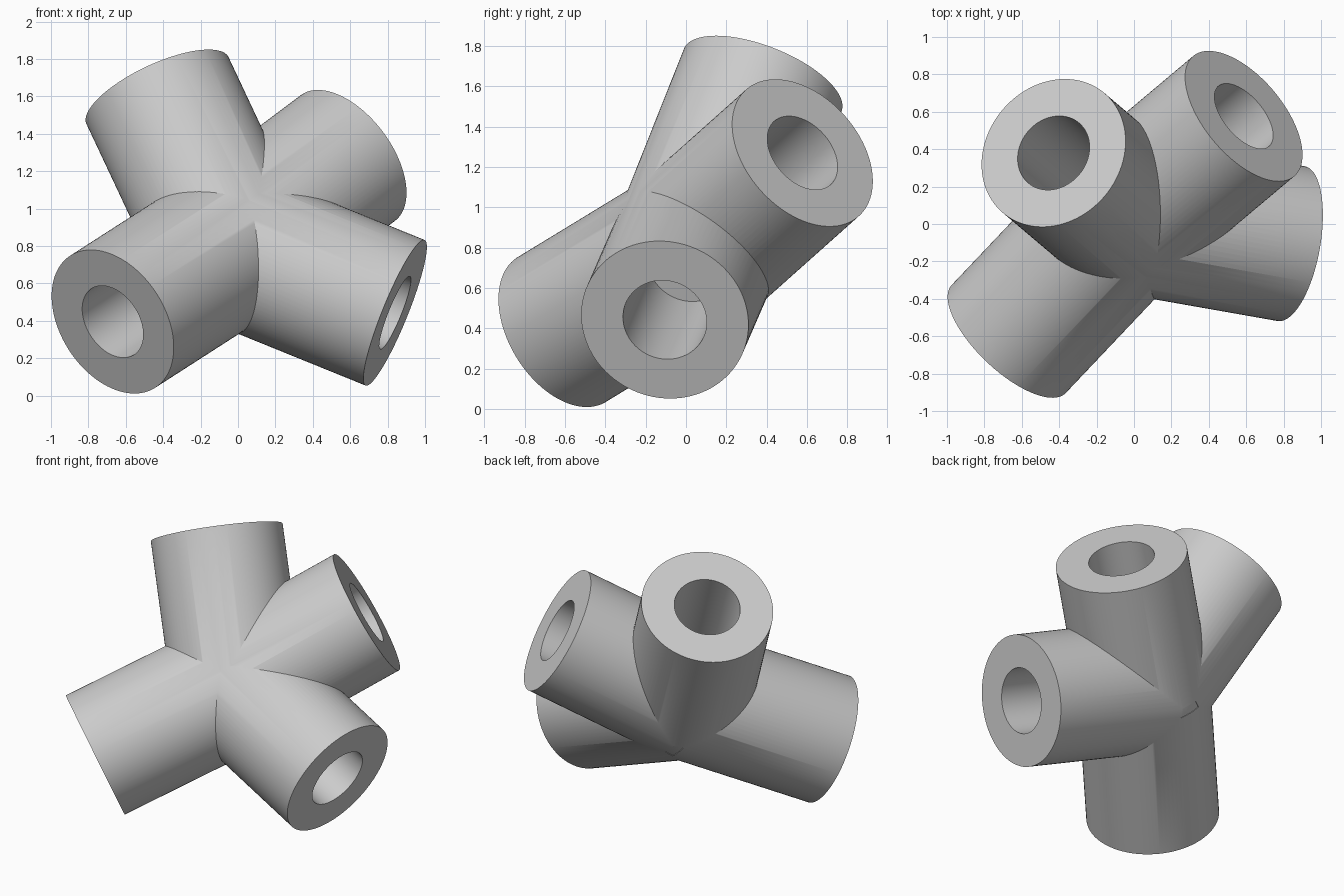
import bpy
from mathutils import Vector

if "Cube" in bpy.data.objects:
    bpy.data.objects.remove(bpy.data.objects["Cube"])

HUB = Vector((-0.04, 0.05, 0.80))
OUTER, BORE, DEPTH = 0.42, 0.21, 0.77
ENDS = {
    "upper": Vector((-0.43, 0.38, 1.63)),
    "back": Vector((0.587, 0.577, 1.27)),
    "front": Vector((-0.67, -0.615, 0.395)),
    "side": Vector((0.84, -0.105, 0.443)),
}

grey = bpy.data.materials.new("plain grey")
grey.use_nodes = True
colour = (0.6, 0.6, 0.6, 1)
grey.diffuse_color = colour
grey.node_tree.nodes["Principled BSDF"].inputs["Base Color"].default_value = colour


def cylinder(name, start, end, radius):
    axis = end - start
    bpy.ops.mesh.primitive_cylinder_add(vertices=96, radius=radius, depth=axis.length,
                                        location=(start + end) / 2)
    obj = bpy.context.object
    obj.name = name
    obj.rotation_mode = 'QUATERNION'
    obj.rotation_quaternion = axis.to_track_quat('Z', 'Y')
    obj.data.materials.append(grey)
    return obj


def combine(target, tool, operation):
    mod = target.modifiers.new(tool.name, 'BOOLEAN')
    mod.operation = operation
    mod.solver = 'EXACT'
    mod.object = tool
    bpy.context.view_layer.objects.active = target
    bpy.ops.object.modifier_apply(modifier=mod.name)
    bpy.data.objects.remove(tool)


# Rounded hub that fills the outside of the bend
bpy.ops.mesh.primitive_uv_sphere_add(segments=64, ring_count=32, radius=OUTER - 0.003,
                                     location=HUB)
joint = bpy.context.object
joint.name = "pipe_joint"
joint.data.materials.append(grey)

# Four arms meeting at the hub
for name, end in ENDS.items():
    combine(joint, cylinder(name + "_arm", HUB, end, OUTER), 'UNION')

# Blind sockets in the arm ends
for name, end in ENDS.items():
    inward = (HUB - end).normalized()
    socket = cylinder(name + "_socket", end - inward * 0.05, end + inward * DEPTH, BORE)
    combine(joint, socket, 'DIFFERENCE')

# Smooth walls with crisp rims and seams
bpy.ops.object.select_all(action='DESELECT')
joint.select_set(True)
bpy.context.view_layer.objects.active = joint
bpy.ops.object.shade_smooth_by_angle(angle=0.5)
